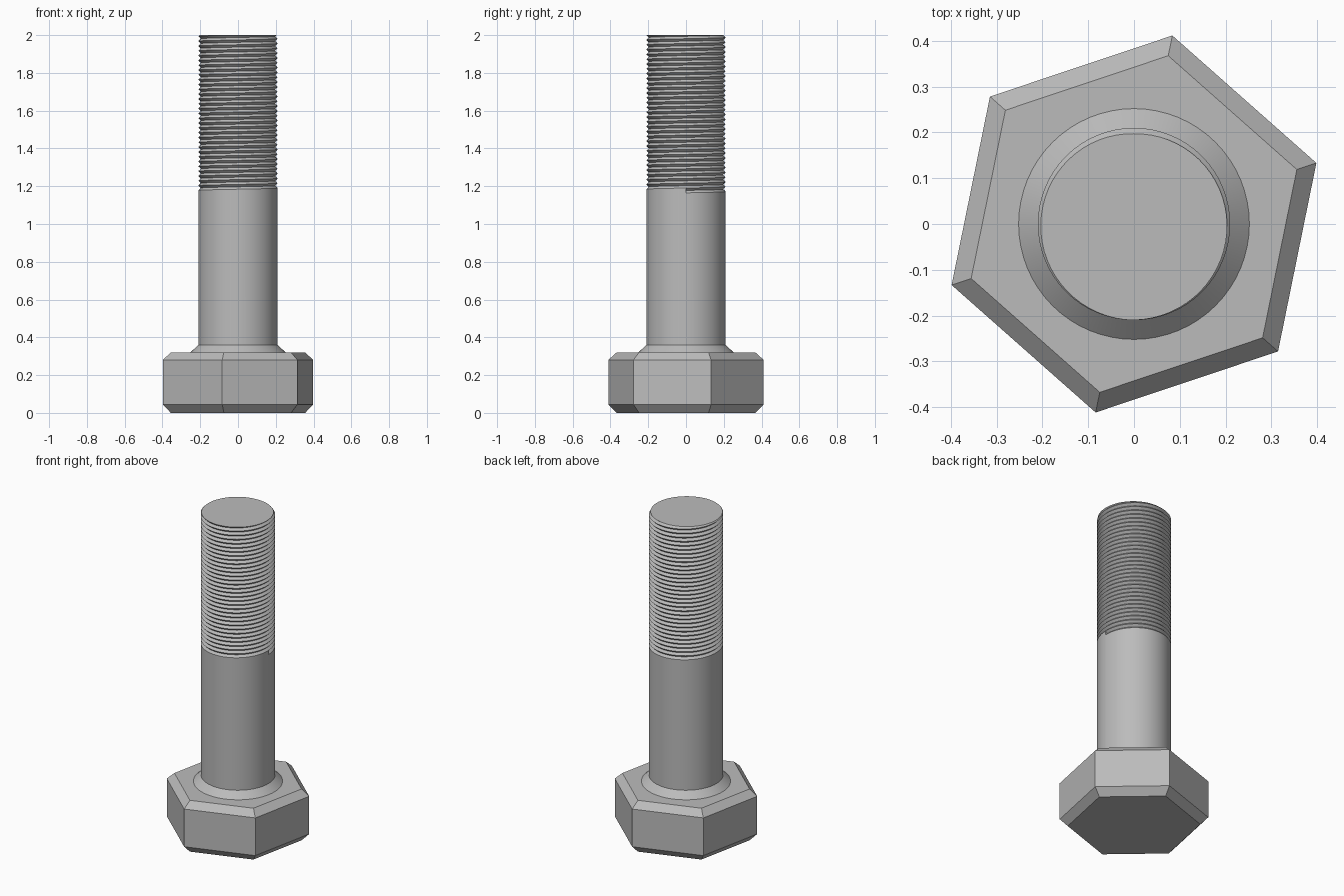
import bpy, bmesh, math
from mathutils import Vector

cube = bpy.data.objects.get("Cube")
if cube:
    bpy.data.objects.remove(cube, do_unlink=True)

# Plain grey metal
steel = bpy.data.materials.new("grey_steel")
steel.use_nodes = True
grey = (0.5, 0.5, 0.5, 1)
steel.diffuse_color = grey
steel.node_tree.nodes["Principled BSDF"].inputs["Base Color"].default_value = grey


def finish(bm, name, smooth):
    bmesh.ops.recalc_face_normals(bm, faces=bm.faces)
    mesh = bpy.data.meshes.new(name)
    bm.to_mesh(mesh)
    bm.free()
    obj = bpy.data.objects.new(name, mesh)
    bpy.context.collection.objects.link(obj)
    mesh.materials.append(steel)
    if smooth:
        bpy.ops.object.select_all(action='DESELECT')
        obj.select_set(True)
        bpy.context.view_layer.objects.active = obj
        bpy.ops.object.shade_smooth_by_angle(angle=math.radians(30))
    return obj


def polar(r, angle, z):
    return Vector((r * math.cos(angle), r * math.sin(angle), z))


def stack(name, profile, sides, turn=0.0, smooth=False):
    """Closed solid from rings of (radius, height)."""
    bm = bmesh.new()
    rings = [[bm.verts.new(polar(r, turn + math.tau * i / sides, z))
              for i in range(sides)] for r, z in profile]
    for low, high in zip(rings, rings[1:]):
        for i in range(sides):
            j = (i + 1) % sides
            bm.faces.new((low[i], low[j], high[j], high[i]))
    bm.faces.new(rings[0])
    bm.faces.new(rings[-1])
    return finish(bm, name, smooth)


# Hexagonal head, chamfered at both ends
stack("hex_head", [(0.375, 0), (0.42, 0.045), (0.42, 0.28), (0.375, 0.32)],
      6, math.radians(18.5))

# Tapered collar between head and shank
stack("collar", [(0.252, 0.32), (0.21, 0.36)], 64, smooth=True)

# Plain shank running into a helical thread, cut flat at the tip
SEG, CREST, ROOT = 64, 0.21, 0.197
START, PITCH, TIP = 1.165, 0.0255, 2.0
turns = math.ceil((TIP - START) / PITCH) + 1
bm = bmesh.new()
base = [bm.verts.new(polar(CREST, math.tau * i / SEG, 0.36)) for i in range(SEG)]
crest, root = [], []
for i in range(SEG * (turns + 1) + 1):
    angle, z = math.tau * i / SEG, START + PITCH * i / SEG
    crest.append(bm.verts.new(polar(CREST, angle, z)))
    root.append(bm.verts.new(polar(ROOT, angle, z + PITCH / 2)))
for i in range(SEG):
    bm.faces.new((base[i], base[(i + 1) % SEG], crest[i + 1], crest[i]))
for i in range(SEG * turns):
    bm.faces.new((crest[i], crest[i + 1], root[i + 1], root[i]))
    bm.faces.new((root[i], root[i + 1], crest[i + 1 + SEG], crest[i + SEG]))
bm.faces.new((crest[0], root[0], crest[SEG]))
cut = bmesh.ops.bisect_plane(bm, geom=bm.verts[:] + bm.edges[:] + bm.faces[:],
                             plane_co=(0, 0, TIP), plane_no=(0, 0, 1), clear_outer=True)
bmesh.ops.delete(bm, geom=[v for v in bm.verts if not v.link_faces], context='VERTS')
rim = [e for e in bm.edges if all(abs(v.co.z - TIP) < 1e-4 for v in e.verts)]
bmesh.ops.contextual_create(bm, geom=rim)
finish(bm, "threaded_shank", True)
